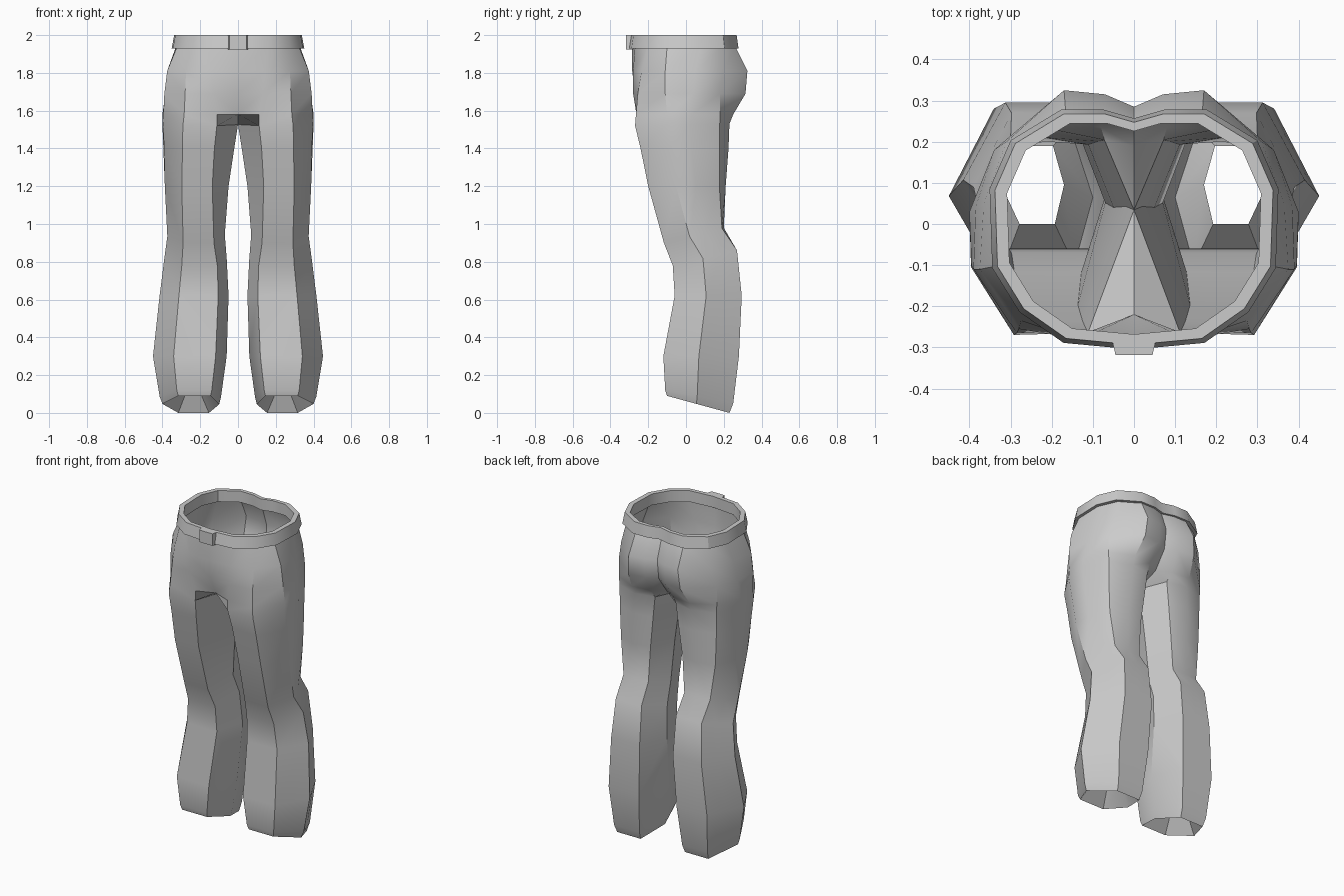
import bpy, bmesh

if "Cube" in bpy.data.objects:
    bpy.data.objects.remove(bpy.data.objects["Cube"])

cloth = bpy.data.materials.new("grey_cloth")
cloth.use_nodes = True
GREY = (0.6, 0.6, 0.6, 1)
cloth.diffuse_color = GREY
cloth.node_tree.nodes["Principled BSDF"].inputs["Base Color"].default_value = GREY


def finish(name, bm, mirror=True):
    """Turn a bmesh into a shaded object, mirrored across the centre line."""
    bmesh.ops.recalc_face_normals(bm, faces=bm.faces)
    mesh = bpy.data.meshes.new(name)
    bm.to_mesh(mesh)
    bm.free()
    mesh.materials.append(cloth)
    obj = bpy.data.objects.new(name, mesh)
    bpy.context.collection.objects.link(obj)
    bpy.ops.object.select_all(action='DESELECT')
    obj.select_set(True)
    bpy.context.view_layer.objects.active = obj
    if mirror:
        mod = obj.modifiers.new("Mirror", 'MIRROR')
        mod.use_clip = True
        mod.merge_threshold = 0.002
        bpy.ops.object.modifier_apply(modifier=mod.name)
    bpy.ops.object.shade_smooth_by_angle(angle=0.6)
    return obj


def bridge(bm, a, b, closed=False):
    """Join two equal rows of vertices with quads."""
    n = len(a)
    for i in range(n if closed else n - 1):
        j = (i + 1) % n
        bm.faces.new((a[i], a[j], b[j], b[i]))


# Leg sections: front inner, front outer, outer, outer back, back outer, back, back inner, inner
CALF = [(.15, 0), (.72, 0), (1, .47), (.86, .735), (.72, 1), (.45, 1), (.18, 1), (0, .5)]
THIGH = [(.28, .04), (.73, .03), (.99, .35), (1, .6), (.84, .9), (.5, 1), (.18, .95), (0, .62)]

# Front height, back height, inner x, outer x, front y, back y, blend from calf to thigh
LEG = [
    (.20, .10, .17, .32, .00, .19, 0),
    (.09, .00, .10, .40, -.10, .23, 0),
    (.12, .05, .09, .415, -.11, .25, 0),
    (.30, .30, .06, .45, -.12, .28, 0),
    (.62, .62, .05, .415, -.06, .295, 0),
    (.78, .86, .06, .39, -.07, .27, 0),
    (.90, .98, .07, .375, -.12, .20, .3),
    (1.2, 1.2, .05, .39, -.21, .21, .8),
    (1.4, 1.4, .02, .395, -.255, .225, 1),
    (1.52, 1.53, 0, .40, -.285, .23, 1),
]

# Half sections of the seat, from centre front around to centre back
SEAT = [
    (1.58, [(0, -.22), (.11, -.262), (.285, -.265), (.395, -.1), (.4, .03),
            (.34, .18), (.2, .25), (.08, .235), (0, .19)]),
    (1.69, [(0, -.27), (.13, -.28), (.28, -.255), (.39, -.11), (.385, .04),
            (.34, .18), (.18, .315), (.07, .305), (0, .27)]),
    (1.81, [(0, -.285), (.14, -.28), (.275, -.235), (.375, -.11), (.365, .05),
            (.31, .2), (.17, .325), (.07, .315), (0, .285)]),
    (1.94, [(0, -.285), (.16, -.27), (.26, -.2), (.322, -.1), (.328, .08),
            (.28, .19), (.165, .26), (.07, .26), (0, .24)]),
]

# Trousers: one leg and half the seat
bm = bmesh.new()
rows = []
for zf, zb, xi, xo, yf, yb, t in LEG:
    row = []
    for (u0, v0), (u1, v1) in zip(CALF, THIGH):
        u, v = u0 + (u1 - u0) * t, v0 + (v1 - v0) * t
        row.append(bm.verts.new((xi + (xo - xi) * u, yf + (yb - yf) * v, zf + (zb - zf) * v)))
    rows.append(row)
for a, b in zip(rows, rows[1:]):
    bridge(bm, a, b, closed=True)
seat = [[bm.verts.new((x, y, z)) for x, y in pts] for z, pts in SEAT]
for a, b in zip(seat, seat[1:]):
    bridge(bm, a, b)

# Join the leg to the seat, with the inner leg vertex as the crotch point
top, low = rows[-1], seat[0]
bridge(bm, top[:-1], low[1:-1])
bm.faces.new((low[0], low[1], top[0], top[-1]))
bm.faces.new((low[-1], low[-2], top[-2], top[-1]))
finish("trousers", bm)

# Waistband: a thin profile swept around the waist outline
bm = bmesh.new()
waist = SEAT[-1][1]
band = []
for scale, z in [(1, 1.93), (1.07, 1.93), (1.03, 2), (.94, 2), (.94, 1.93)]:
    band.append([bm.verts.new((x * scale, y * scale, z)) for x, y in waist])
for a, b in zip(band, band[1:] + band[:1]):
    bridge(bm, a, b)
finish("waistband", bm)

# Front fastening tab on the waistband
bm = bmesh.new()
bmesh.ops.create_cube(bm, size=1)
for v in bm.verts:
    front = v.co.y < 0
    v.co = (v.co.x * (.09 if front else .11), -.318 if front else -.275, 1.9625 + v.co.z * .075)
finish("waistband_tab", bm, mirror=False)
